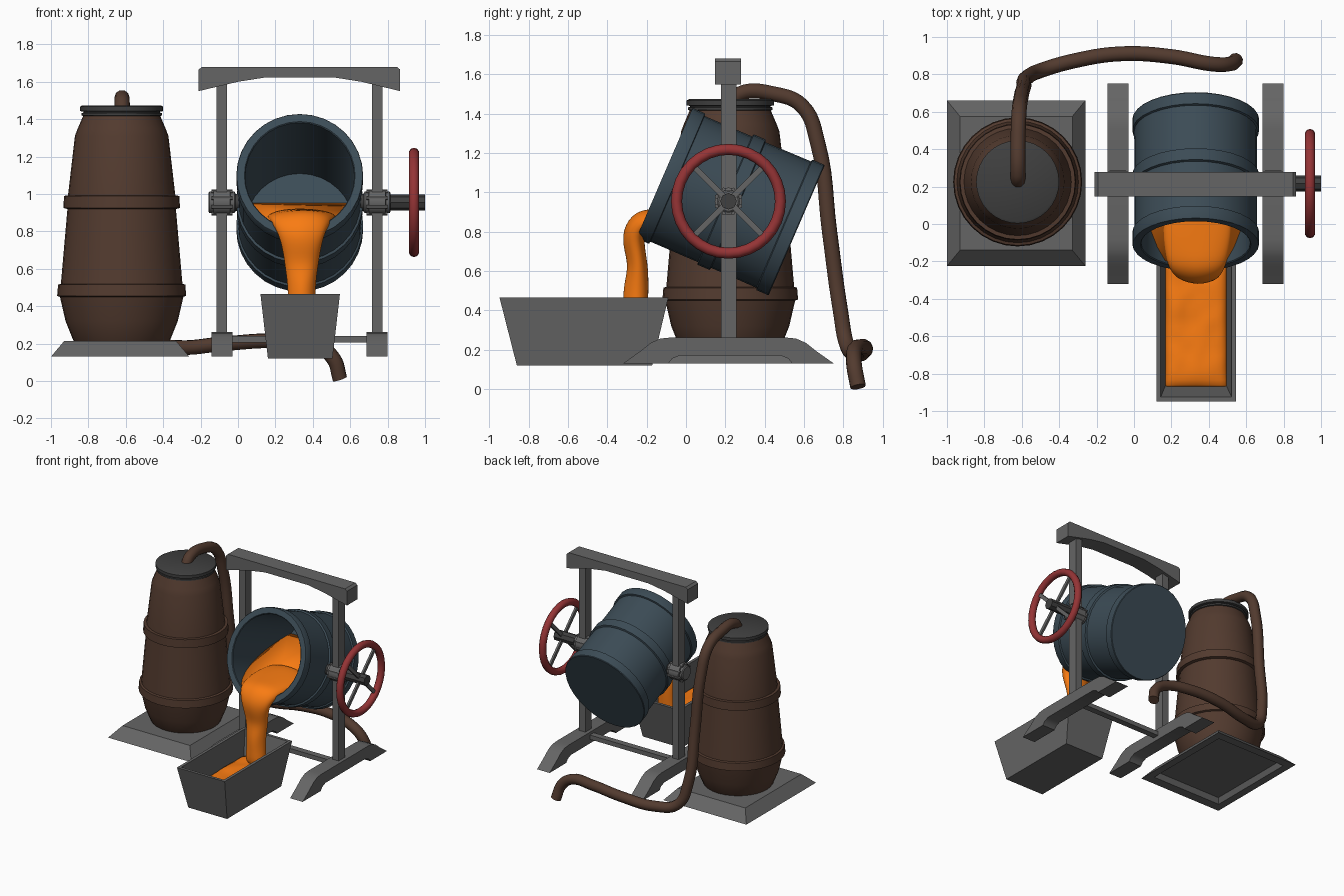
import bpy, bmesh, random
from math import pi, sin, cos, atan2
from mathutils import Vector, Matrix

if "Cube" in bpy.data.objects:
    bpy.data.objects.remove(bpy.data.objects["Cube"])

random.seed(4)

def material(name, rgb):
    m = bpy.data.materials.new(name)
    m.diffuse_color = (*rgb, 1)
    m.use_nodes = True
    m.node_tree.nodes["Principled BSDF"].inputs["Base Color"].default_value = m.diffuse_color
    return m

BROWN = material("brown_iron", (0.085, 0.043, 0.028))
BLUE = material("blue_iron", (0.045, 0.072, 0.093))
RED = material("red_paint", (0.3, 0.034, 0.036))
ORANGE = material("molten_metal", (0.95, 0.2, 0.006))
DARK = material("dark_iron", (0.05, 0.05, 0.05))
IRON = material("grey_iron", (0.13, 0.13, 0.13))

def finish(bm, name, mat=None, angle=35):
    bmesh.ops.recalc_face_normals(bm, faces=bm.faces)
    me = bpy.data.meshes.new(name)
    bm.to_mesh(me)
    bm.free()
    ob = bpy.data.objects.new(name, me)
    bpy.context.collection.objects.link(ob)
    me.materials.append(mat or IRON)
    bpy.ops.object.select_all(action='DESELECT')
    ob.select_set(True)
    bpy.context.view_layer.objects.active = ob
    bpy.ops.object.shade_smooth_by_angle(angle=angle * pi / 180)
    return ob

def loft(name, rings, mat=None, **kw):
    """Skin a list of equal-length point rings and cap both ends."""
    bm = bmesh.new()
    vs = [[bm.verts.new(p) for p in r] for r in rings]
    n = len(vs[0])
    for a, b in zip(vs, vs[1:]):
        for i in range(n):
            bm.faces.new((a[i], a[(i + 1) % n], b[(i + 1) % n], b[i]))
    bm.faces.new(vs[0])
    bm.faces.new(vs[-1])
    return finish(bm, name, mat, **kw)

def lathe(name, profile, matrix, mat=None, n=32, **kw):
    """Revolve (radius, height) points about local z."""
    rings = [[matrix @ Vector((r * cos(2 * pi * i / n), r * sin(2 * pi * i / n), h))
              for i in range(n)] for r, h in profile]
    return loft(name, rings, mat, **kw)

def extrude(name, profile, lo, hi, axis, mat=None, **kw):
    """Extrude a 2D outline along x (outline in yz) or y (outline in xz)."""
    put = (lambda p, d: (d, *p)) if axis == 'x' else (lambda p, d: (p[0], d, p[1]))
    return loft(name, [[put(p, d) for p in profile] for d in (lo, hi)], mat, **kw)

def box(name, x, y, z, mat=None, **kw):
    return extrude(name, [(y[0], z[0]), (y[1], z[0]), (y[1], z[1]), (y[0], z[1])], *x, 'x', mat, **kw)

def rect(x0, x1, y0, y1, z):
    return [(x0, y0, z), (x1, y0, z), (x1, y1, z), (x0, y1, z)]

def move(x, y, z):
    return Matrix.Translation((x, y, z))

ALONG_X = Matrix.Rotation(pi / 2, 4, 'Y')

# Furnace base plate, hollow underneath
loft("furnace_base", [
    rect(-0.92, -0.34, -0.13, 0.57, 0.17), rect(-0.94, -0.32, -0.15, 0.59, 0.13),
    rect(-1.0, -0.26, -0.225, 0.66, 0.13), rect(-0.93, -0.33, -0.14, 0.575, 0.213)])

# Furnace body with two hoops
F = move(-0.622, 0.225, 0)
lathe("furnace_body", [(0.245, 0.2), (0.26, 0.22), (0.3, 0.32), (0.33, 0.45), (0.345, 0.455),
      (0.34, 0.515), (0.325, 0.52), (0.29, 0.92), (0.312, 0.925), (0.308, 0.99), (0.287, 0.992),
      (0.25, 1.31), (0.235, 1.35), (0.205, 1.42)], F, BROWN)
lathe("furnace_lid", [(0.2, 1.415), (0.215, 1.42), (0.215, 1.432), (0.205, 1.435), (0.205, 1.44),
      (0.222, 1.443), (0.222, 1.467), (0.21, 1.474)], F, DARK)

# Fuel hose from the lid round the back
cu = bpy.data.curves.new("hose", 'CURVE')
cu.dimensions, cu.bevel_depth, cu.bevel_resolution, cu.resolution_u = '3D', 0.04, 3, 6
cu.use_fill_caps = True
path = [(-0.62, 0.22, 1.44), (-0.62, 0.27, 1.5), (-0.62, 0.45, 1.5), (-0.615, 0.59, 1.44),
        (-0.605, 0.67, 1.25), (-0.59, 0.73, 0.8), (-0.57, 0.785, 0.4), (-0.5, 0.82, 0.22),
        (-0.33, 0.87, 0.18), (-0.07, 0.91, 0.2), (0.2, 0.895, 0.215), (0.42, 0.855, 0.19),
        (0.51, 0.855, 0.12), (0.545, 0.875, 0.012)]
sp = cu.splines.new('BEZIER')
sp.bezier_points.add(len(path) - 1)
for bp, co in zip(sp.bezier_points, path):
    bp.co = co
    bp.handle_left_type = bp.handle_right_type = 'AUTO'
hose = bpy.data.objects.new("hose", cu)
bpy.context.collection.objects.link(hose)
cu.materials.append(BROWN)

# Stand: feet, posts, bearings on both sides
CX, CY, CZ = 0.329, 0.216, 0.955
foot = [(-0.32, 0.13), (-0.23, 0.195), (-0.18, 0.235), (-0.13, 0.257), (-0.08, 0.262), (0.51, 0.262),
        (0.56, 0.257), (0.61, 0.235), (0.66, 0.195), (0.752, 0.13), (0.54, 0.13), (0.52, 0.155),
        (0.48, 0.172), (-0.03, 0.172), (-0.07, 0.155), (-0.09, 0.13)]
for side, s in (("left", -1), ("right", 1)):
    px = CX + s * 0.415
    extrude(f"{side}_foot", foot, px - 0.056, px + 0.056, 'x')
    box(f"{side}_post", (px - 0.028, px + 0.028), (0.177, 0.257), (0.25, 1.63))
    P = move(px, CY, CZ) @ ALONG_X
    lathe(f"{side}_bearing", [(0.05, -0.072), (0.058, -0.066), (0.058, -0.046), (0.07, -0.044),
          (0.07, 0.044), (0.058, 0.046), (0.058, 0.066), (0.05, 0.072)], P, n=16)
    lathe(f"{side}_trunnion", [(0.045, 0), (0.045, -s * 0.12)], P, DARK, n=12)
    for k in range(8):
        a = (k + 0.5) * pi / 4
        lathe(f"{side}_bearing_bolt", [(0.011, -0.056), (0.011, 0.056)],
              P @ move(0.064 * cos(a), 0.064 * sin(a), 0), n=6)

box("stand_crossbar", (-0.06, 0.71), (0.19, 0.24), (0.205, 0.24))
extrude("top_beam", [(-0.21, 1.55), (0.0, 1.6), (0.14, 1.622), (0.52, 1.622), (0.66, 1.6),
        (0.867, 1.55), (0.867, 1.665), (0.85, 1.68), (-0.193, 1.68), (-0.21, 1.665)],
        0.147, 0.279, 'y')

# Tilted crucible drum: local z runs from the mouth towards the closed back
TILT = 0.407
D = move(0.33, -0.11, 1.098) @ Matrix.Rotation(-pi / 2 - TILT, 4, 'X') @ Matrix.Diagonal((0.94, 1, 1, 1))
lathe("drum", [(0.31, 0.69), (0.31, 0.005), (0.315, 0), (0.358, 0), (0.361, 0.005), (0.361, 0.07),
      (0.348, 0.073), (0.348, 0.335), (0.361, 0.34), (0.361, 0.405), (0.348, 0.41), (0.35, 0.66),
      (0.361, 0.665), (0.361, 0.728), (0.357, 0.733)], D, BLUE)

# Tilting handwheel with shaft, hub and crossed spokes
W = move(0, CY, CZ) @ ALONG_X
lathe("wheel_shaft", [(0.042, 0.78), (0.042, 1.0)], W, DARK, n=8)
bpy.ops.mesh.primitive_torus_add(major_radius=0.264, minor_radius=0.028, major_segments=32,
                                 minor_segments=10, location=(0.941, CY, CZ), rotation=(0, pi / 2, 0))
wheel = bpy.context.object
wheel.name = "handwheel"
wheel.data.materials.append(RED)
bpy.ops.object.shade_smooth_by_angle(angle=pi / 3)
for k in range(2):
    bar = box("wheel_spoke", (-0.008, 0.008), (-0.26, 0.26), (-0.014, 0.014))
    bar.matrix_world = move(0.941, CY, CZ) @ Matrix.Rotation(pi / 4 + k * pi / 2, 4, 'X')

# Casting trough, open at the top
loft("trough", [rect(0.18, 0.48, -0.835, -0.195, 0.15), rect(0.143, 0.522, -0.925, -0.113, 0.465),
     rect(0.12, 0.545, -0.948, -0.09, 0.465), rect(0.16, 0.505, -0.86, -0.172, 0.12)])

# Molten metal left in the drum: its inside, cut by a plane dipping to the mouth
pool = lathe("drum_melt", [(0.308, 0.685), (0.308, 0.015)], D, ORANGE)
bm = bmesh.new()
bm.from_mesh(pool.data)
bmesh.ops.bisect_plane(bm, geom=bm.verts[:] + bm.edges[:] + bm.faces[:], plane_co=(0, -0.2, 0.858),
                       plane_no=(0, -0.12, 1), clear_outer=True)
bmesh.ops.holes_fill(bm, edges=[e for e in bm.edges if e.is_boundary])
bm.to_mesh(pool.data)
bm.free()

# Pouring stream: y, z, half width, half thickness, bend angle
rings = []
for y, z, w, t, a in [(0.2, 0.88, 0.17, 0.045, 0), (0.0, 0.88, 0.19, 0.045, 0),
                      (-0.14, 0.866, 0.185, 0.055, 0.05), (-0.225, 0.85, 0.165, 0.07, 0.5),
                      (-0.272, 0.785, 0.128, 0.064, 1.2), (-0.26, 0.7, 0.108, 0.057, 1.5),
                      (-0.242, 0.62, 0.092, 0.05, 1.55), (-0.253, 0.52, 0.075, 0.068, 1.6),
                      (-0.255, 0.4, 0.075, 0.065, 1.6), (-0.26, 0.28, 0.095, 0.07, 1.6)]:
    ring = []
    for i in range(12):
        q = 2 * pi * i / 12
        u = w * cos(q) * random.uniform(0.94, 1.06)
        v = t * sin(q) * random.uniform(0.92, 1.08)
        ring.append((0.34 + u, y - v * sin(a), z + v * cos(a)))
    rings.append(ring)
stream = loft("pouring_stream", rings, ORANGE, angle=60)
smooth = stream.modifiers.new("smooth", 'SUBSURF')
smooth.levels = smooth.render_levels = 2

# Molten metal lying in the trough, with a gently uneven surface
bm = bmesh.new()
bmesh.ops.create_grid(bm, x_segments=8, y_segments=14, size=1)
for v in bm.verts:
    edge = max(abs(v.co.x), abs(v.co.y)) > 0.99
    v.co = (0.332 + 0.176 * v.co.x, -0.52 + 0.367 * v.co.y,
            0.275 if edge else 0.298 + random.uniform(-0.01, 0.01))
melt = finish(bm, "trough_melt", ORANGE, angle=60)
solid = melt.modifiers.new("thickness", 'SOLIDIFY')
solid.thickness, solid.offset = 0.07, -1
melt.modifiers.new("smooth", 'SUBSURF').levels = 1
